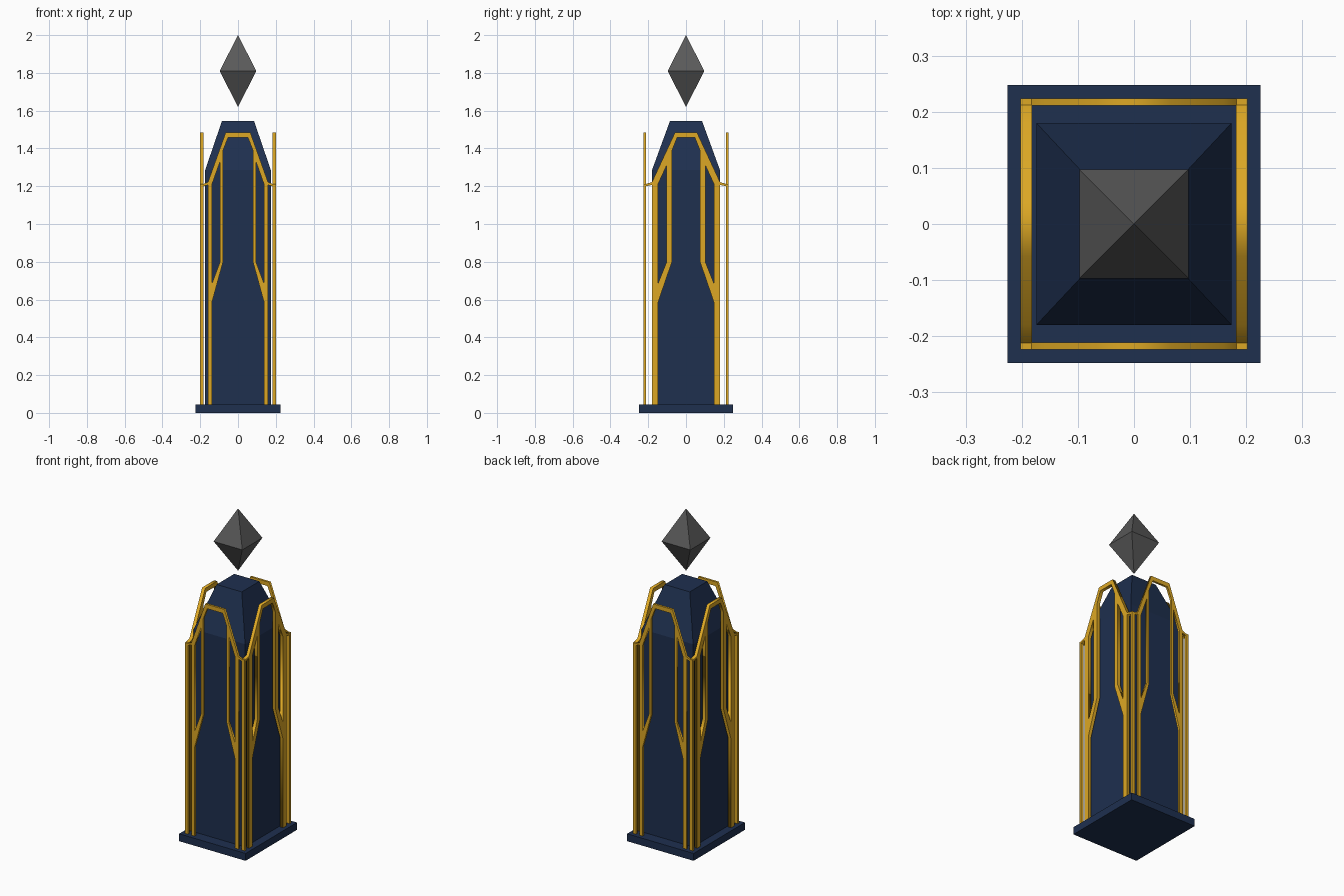
import bpy, bmesh
from math import pi

if "Cube" in bpy.data.objects:
    bpy.data.objects.remove(bpy.data.objects["Cube"])


def material(name, rgb):
    m = bpy.data.materials.new(name)
    m.diffuse_color = (*rgb, 1)
    m.use_nodes = True
    m.node_tree.nodes["Principled BSDF"].inputs["Base Color"].default_value = m.diffuse_color
    return m


NAVY = material("navy", (0.013, 0.029, 0.078))
GOLD = material("gold", (0.72, 0.39, 0.018))
GREY = material("dark_grey", (0.10, 0.10, 0.10))


def loft(name, rings, mat, cx=0, cy=0):
    """Stack rectangular rings (half_x, half_y, z) into a closed solid."""
    bm = bmesh.new()
    loops = [[bm.verts.new((cx + sx * hx, cy + sy * hy, z))
              for sx, sy in ((-1, -1), (1, -1), (1, 1), (-1, 1))]
             for hx, hy, z in rings]
    for a, b in zip(loops, loops[1:]):
        for i in range(4):
            j = (i + 1) % 4
            bm.faces.new((a[i], a[j], b[j], b[i]))
    if rings[0][0] > 0:
        bm.faces.new(loops[0][::-1])
    if rings[-1][0] > 0:
        bm.faces.new(loops[-1])
    bmesh.ops.remove_doubles(bm, verts=bm.verts, dist=1e-5)
    bmesh.ops.recalc_face_normals(bm, faces=bm.faces)
    me = bpy.data.meshes.new(name)
    bm.to_mesh(me)
    bm.free()
    me.materials.append(mat)
    ob = bpy.data.objects.new(name, me)
    bpy.context.collection.objects.link(ob)
    return ob


def flip(pts):
    return [(-u, v) for u, v in reversed(pts)]


def frame(name, loc, turn, depth, end, leg, strut, top, bay_top):
    """Flat cut-out arch frame; leg and strut are (outer, inner) offsets."""
    (lo, li), (so, si) = leg, strut
    slope = (1.485 - 1.22) / (lo - top)
    rise = (lo - li) * 0.2
    # right half of the outline, from the inner top round to the outer top
    half = [(bay_top, 1.459), (si, 1.39), (si, 0.80), (li, 0.585), (li, 0.04),
            (lo, 0.04), (lo, 1.207), (end, 1.20), (end, 1.212), (lo, 1.222),
            (top, 1.485)]
    # slot between leg and strut
    slot = [(li, 0.685), (so, 0.80), (so, 1.205 + rise + (li - so) * slope),
            (li, 1.205 + rise)]
    cu = bpy.data.curves.new(name, 'CURVE')
    cu.dimensions = '2D'
    cu.fill_mode = 'BOTH'
    cu.extrude = depth
    for pts in (half + flip(half), slot, flip(slot)):
        sp = cu.splines.new('POLY')
        sp.points.add(len(pts) - 1)
        for p, (u, v) in zip(sp.points, pts):
            p.co = (u, v, 0, 1)
        sp.use_cyclic_u = True
    cu.materials.append(GOLD)
    ob = bpy.data.objects.new(name, cu)
    bpy.context.collection.objects.link(ob)
    ob.location = loc
    ob.rotation_euler = (pi / 2, 0, turn)
    bpy.ops.object.select_all(action='DESELECT')
    ob.select_set(True)
    bpy.context.view_layer.objects.active = ob
    bpy.ops.object.convert(target='MESH')


# plinth, tapered tower and floating crystal
loft("base_plinth", [(0.225, 0.248, 0), (0.225, 0.248, 0.045)], NAVY)
loft("tower_body", [(0.174, 0.18, 0.045), (0.174, 0.18, 1.285),
                    (0.085, 0.085, 1.545)], NAVY)
loft("floating_crystal", [(0, 0, 1.62), (0.097, 0.097, 1.81), (0, 0, 2.0)], GREY)

# gold frames on the four sides
for side, s in (("front", -1), ("back", 1)):
    frame(side + "_frame", (0, s * 0.2175, 0), 0, 0.0065, 0.183,
          (0.159, 0.138), (0.095, 0.079), 0.065, 0.052)
for side, s in (("left", -1), ("right", 1)):
    frame(side + "_frame", (s * 0.192, 0, 0), pi / 2, 0.010, 0.212,
          (0.18, 0.148), (0.102, 0.074), 0.058, 0.046)

# corner posts joining neighbouring frames
for sx in (-1, 1):
    for sy in (-1, 1):
        name = ("back" if sy > 0 else "front") + ("_right" if sx > 0 else "_left")
        loft(name + "_corner_post", [(0.010, 0.0065, 0.04), (0.010, 0.0065, 1.212)],
             GOLD, sx * 0.192, sy * 0.2175)
